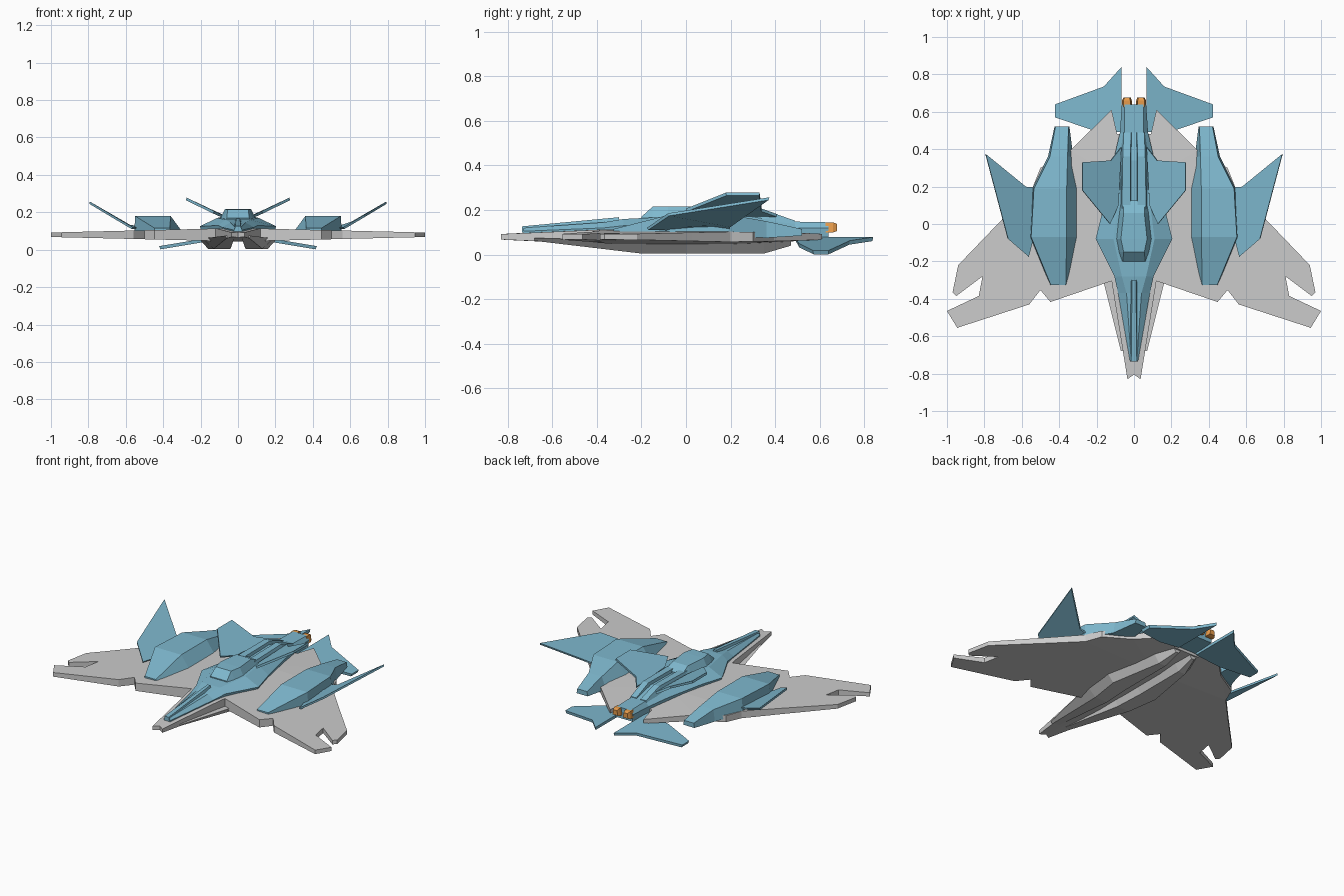
import bpy, bmesh
from mathutils import Vector


def material(name, rgb):
    m = bpy.data.materials.new(name)
    m.diffuse_color = (*rgb, 1)
    return m


BLUE = material("blue_paint", (0.21, 0.48, 0.62))
ORANGE = material("orange_glow", (0.8, 0.33, 0.07))


def finish(bm, name, mat=None, mirror=False):
    bmesh.ops.recalc_face_normals(bm, faces=bm.faces)
    me = bpy.data.meshes.new(name)
    bm.to_mesh(me)
    bm.free()
    ob = bpy.data.objects.new(name, me)
    bpy.context.collection.objects.link(ob)
    if mat:
        me.materials.append(mat)
    if mirror:
        ob.modifiers.new("mirror", 'MIRROR').use_mirror_merge = False
    return ob


def loft(name, sections, mat=None, mirror=False):
    """Skin rings given as (y, [(x, z), ...])."""
    bm = bmesh.new()
    rings = [[bm.verts.new((x, y, z)) for x, z in pts] for y, pts in sections]
    n = len(rings[0])
    for a, b in zip(rings, rings[1:]):
        for i in range(n):
            j = (i + 1) % n
            bm.faces.new((a[i], a[j], b[j], b[i]))
    bm.faces.new(rings[0])
    bm.faces.new(rings[-1])
    return finish(bm, name, mat, mirror)


def hexa(y, w, wt, wb, z0, zm, z1):
    """Six-sided symmetric cross-section."""
    return (y, [(-w, zm), (-wt, z1), (wt, z1), (w, zm), (wb, z0), (-wb, z0)])


def quad(y, b0, b1, t0, t1, z0, z1):
    """Trapezoid section: bottom x range, top x range, z range."""
    return (y, [(b0, z0), (b1, z0), (t1, z1), (t0, z1)])


def slab(name, pts, thick, mat):
    """Mirrored fin plate with tapered edges."""
    bm = bmesh.new()
    pts = [Vector(p) for p in pts]
    nrm = (pts[1] - pts[0]).cross(pts[2] - pts[0]).normalized() * thick / 2
    mid = sum(pts, Vector()) / len(pts)
    a = [bm.verts.new(p + nrm) for p in pts]
    b = [bm.verts.new(p.lerp(mid, 0.02) - nrm) for p in pts]
    bm.faces.new(a)
    bm.faces.new(b[::-1])
    for i in range(len(pts)):
        j = (i + 1) % len(pts)
        bm.faces.new((a[i], b[i], b[j], a[j]))
    return finish(bm, name, mat, True)


# Grey delta hull: outline with chamfered edges, mirrored above and below z = 0.08
half = [(0.035, -0.83), (0.12, -0.305), (0.447, -0.417), (0.5, -0.353),
        (0.56, -0.43), (0.945, -0.555), (1.0, -0.465), (0.83, -0.385),
        (0.81, -0.28), (0.95, -0.385), (0.97, -0.365), (0.94, -0.22),
        (0.7, 0.03), (0.54, 0.2), (0.5, 0.3), (0.34, 0.395), (0.12, 0.61), (0.09, 0.48)]
outline = [(0, -0.805)] + half + [(-x, y) for x, y in half[::-1]]
bm = bmesh.new()
face = bm.faces.new([bm.verts.new((x, y, 0.08)) for x, y in outline])
rim = set(bm.verts)
bmesh.ops.inset_region(bm, faces=[face], thickness=0.015, use_boundary=True, use_even_offset=True)
inner = {v for v in bm.verts if v not in rim}
core = [f for f in bm.faces if all(v in inner for v in f.verts)]
tag = bm.verts.layers.int.new("inner")
for v in bm.verts:
    v[tag] = int(any(f in core for f in v.link_faces))
for co, no in (((0, 0, 0), (1, 0, 0)), ((0, -0.35, 0), (0, 1, 0)), ((0, 0.2, 0), (0, 1, 0))):
    bmesh.ops.bisect_plane(bm, geom=bm.verts[:] + bm.edges[:] + bm.faces[:],
                           plane_co=co, plane_no=no, dist=1e-5)
for v in bm.verts:
    if v.is_boundary:
        continue
    x, y = abs(v.co.x), v.co.y
    taper = 1.0
    if y < -0.35 and x < 0.2:
        taper = 1 - 0.65 * (-0.35 - y) / 0.48
    elif y > 0.2:
        taper = 1 - 0.6 * (y - 0.2) / 0.41
    v.co.z = 0.08 + (0.036 - 0.024 * x) * taper
copy = bmesh.ops.duplicate(bm, geom=bm.verts[:] + bm.edges[:] + bm.faces[:])
for v in copy["geom"]:
    if isinstance(v, bmesh.types.BMVert):
        v.co.z = 0.16 - v.co.z
bmesh.ops.remove_doubles(bm, verts=bm.verts, dist=1e-4)
bmesh.ops.triangulate(bm, faces=[f for f in bm.faces if len(f.verts) > 4])
finish(bm, "delta_wing_hull")

# Twin belly keels
loft("belly_keel", [quad(-0.68, 0.02, 0.06, 0.02, 0.07, 0.062, 0.075),
                    quad(-0.2, 0.04, 0.13, 0.02, 0.19, 0.005, 0.06),
                    quad(0.0, 0.05, 0.16, 0.02, 0.21, 0.005, 0.06),
                    quad(0.35, 0.05, 0.10, 0.02, 0.14, 0.005, 0.06),
                    quad(0.47, 0.05, 0.07, 0.03, 0.09, 0.04, 0.065)], None, True)

# Central blue fuselage, nose to tail
loft("fuselage", [hexa(-0.73, 0.022, 0.015, 0.022, 0.09, 0.105, 0.12),
                  hexa(-0.37, 0.085, 0.04, 0.08, 0.09, 0.12, 0.145),
                  hexa(-0.28, 0.105, 0.065, 0.10, 0.09, 0.13, 0.16),
                  hexa(-0.08, 0.205, 0.11, 0.19, 0.09, 0.125, 0.17),
                  hexa(0.08, 0.165, 0.09, 0.15, 0.09, 0.13, 0.175),
                  hexa(0.34, 0.11, 0.055, 0.10, 0.09, 0.13, 0.18),
                  hexa(0.49, 0.075, 0.05, 0.07, 0.075, 0.12, 0.148),
                  hexa(0.64, 0.065, 0.05, 0.06, 0.075, 0.12, 0.145)], BLUE)
loft("nose_ridge", [quad(-0.735, -0.02, 0.02, -0.015, 0.015, 0.10, 0.127),
                    quad(-0.3, -0.025, 0.025, -0.01, 0.01, 0.13, 0.168)], BLUE)

# Faceted canopy
loft("canopy", [quad(-0.2, -0.065, 0.065, -0.06, 0.06, 0.155, 0.17),
                quad(-0.15, -0.085, 0.085, -0.055, 0.055, 0.155, 0.215),
                quad(-0.08, -0.10, 0.10, -0.07, 0.07, 0.155, 0.217),
                quad(0.06, -0.088, 0.088, -0.055, 0.055, 0.155, 0.215),
                quad(0.125, -0.08, 0.08, -0.06, 0.06, 0.155, 0.185)], BLUE)

# Twin beams behind the canopy
loft("spine_beam", [quad(0.08, 0.012, 0.075, 0.02, 0.065, 0.16, 0.195),
                    quad(0.36, 0.012, 0.075, 0.02, 0.06, 0.16, 0.198),
                    quad(0.49, 0.01, 0.06, 0.015, 0.055, 0.13, 0.152)], BLUE, True)

# Nozzles
loft("engine_nozzle", [quad(0.625, 0.012, 0.065, 0.02, 0.057, 0.10, 0.145),
                       quad(0.66, 0.012, 0.065, 0.02, 0.057, 0.10, 0.145),
                       quad(0.677, 0.018, 0.055, 0.024, 0.05, 0.106, 0.138)], ORANGE, True)

# Side pods on the wing
loft("wing_pod", [quad(-0.325, 0.36, 0.45, 0.365, 0.445, 0.085, 0.115),
                  quad(-0.07, 0.29, 0.555, 0.36, 0.55, 0.085, 0.18),
                  quad(0.19, 0.29, 0.545, 0.36, 0.535, 0.085, 0.18),
                  quad(0.36, 0.325, 0.46, 0.355, 0.45, 0.075, 0.15),
                  quad(0.52, 0.345, 0.425, 0.35, 0.42, 0.085, 0.115)], BLUE, True)

# Outer raked fins, dorsal fins and drooped tail planes
slab("outer_fin", [(0.47, 0.19, 0.11), (0.565, -0.175, 0.115), (0.675, -0.08, 0.18),
                   (0.795, 0.375, 0.252), (0.58, 0.2, 0.128)], 0.012, BLUE)
slab("dorsal_fin", [(0.07, 0.41, 0.175), (0.085, 0.1, 0.18), (0.13, 0.0, 0.2),
                    (0.278, 0.18, 0.272), (0.278, 0.33, 0.272), (0.125, 0.34, 0.2)], 0.014, BLUE)
slab("tail_plane", [(0.065, 0.49, 0.07), (0.23, 0.505, 0.042), (0.42, 0.57, 0.01),
                    (0.42, 0.64, 0.01), (0.16, 0.735, 0.054), (0.065, 0.84, 0.07)], 0.018, BLUE)
